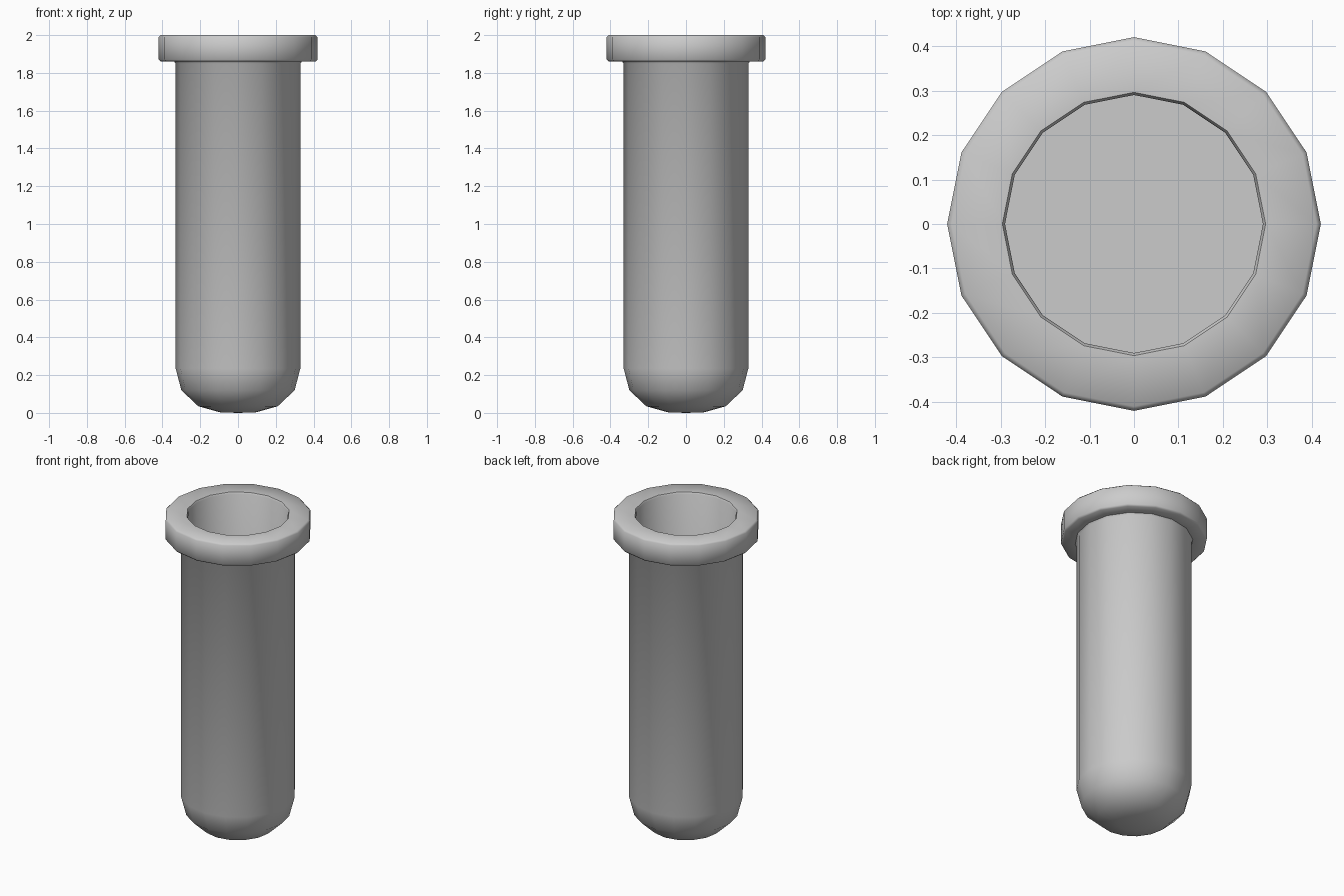
import bpy, bmesh, math
from mathutils import Matrix

cube = bpy.data.objects.get("Cube")
if cube:
    bpy.data.objects.remove(cube, do_unlink=True)

SIDES = 16


def make_material(name, color):
    mat = bpy.data.materials.new(name)
    mat.use_nodes = True
    mat.diffuse_color = color
    mat.node_tree.nodes["Principled BSDF"].inputs["Base Color"].default_value = color
    return mat


def lathe(name, profile, mat):
    """Revolve an (r, z) profile around z; points on the axis close the ends."""
    bm = bmesh.new()
    verts = [bm.verts.new((r, 0, z)) for r, z in profile]
    edges = [bm.edges.new(pair) for pair in zip(verts, verts[1:])]
    bmesh.ops.spin(bm, geom=verts + edges, axis=(0, 0, 1), cent=(0, 0, 0),
                   angle=math.tau, steps=SIDES, use_merge=True)
    bmesh.ops.remove_doubles(bm, verts=bm.verts, dist=0.0005)
    bmesh.ops.recalc_face_normals(bm, faces=bm.faces)
    mesh = bpy.data.meshes.new(name)
    bm.to_mesh(mesh)
    bm.free()
    mesh.materials.append(mat)
    obj = bpy.data.objects.new(name, mesh)
    bpy.context.collection.objects.link(obj)
    bpy.ops.object.select_all(action="DESELECT")
    obj.select_set(True)
    bpy.context.view_layer.objects.active = obj
    bpy.ops.object.shade_smooth_by_angle(angle=math.radians(50))
    return obj


grey = make_material("plain grey", (0.6, 0.6, 0.6, 1))

# Hollow tube: rounded base, straight wall, bevelled collar, flat-floored bore
outside = [(0, 0), (0.095, 0.003), (0.21, 0.035), (0.30, 0.12), (0.33, 0.235),
           (0.33, 1.85), (0.338, 1.86)]
collar = [(0.41, 1.86), (0.42, 1.87), (0.42, 1.99), (0.41, 2.0)]
bore = [(0.296, 2.0), (0.29, 1.99), (0.29, 0.235), (0, 0.235)]
lathe("tube", outside + collar + bore, grey)
